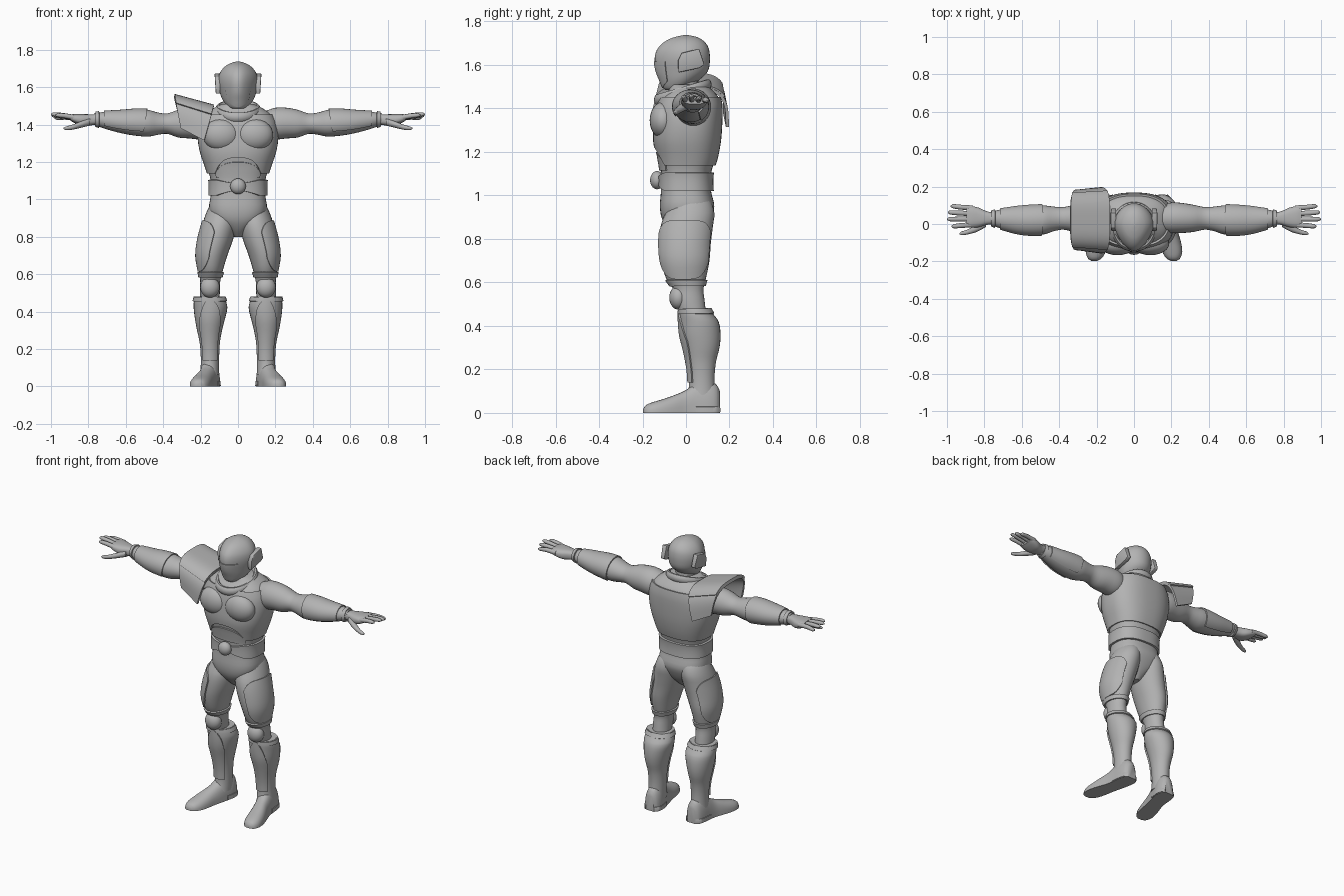
import bpy, bmesh, math
from mathutils import Vector

if "Cube" in bpy.data.objects:
    bpy.data.objects.remove(bpy.data.objects["Cube"])

grey = bpy.data.materials.new("armor_grey")
grey.diffuse_color = (0.45, 0.45, 0.45, 1)
grey.use_nodes = True
grey.node_tree.nodes["Principled BSDF"].inputs["Base Color"].default_value = grey.diffuse_color


def finish(name, bm, mirror=False, thick=0, bevel=0):
    """Turn a bmesh into a named, smooth-shaded object."""
    me = bpy.data.meshes.new(name)
    bm.to_mesh(me)
    bm.free()
    ob = bpy.data.objects.new(name, me)
    bpy.context.collection.objects.link(ob)
    me.materials.append(grey)
    if thick:
        m = ob.modifiers.new("thickness", 'SOLIDIFY')
        m.thickness, m.offset = thick, 0
    if bevel:
        m = ob.modifiers.new("bevel", 'BEVEL')
        m.width, m.segments = bevel, 2
    if mirror:
        m = ob.modifiers.new("mirror", 'MIRROR')
        m.use_mirror_merge = False
    bpy.ops.object.select_all(action='DESELECT')
    ob.select_set(True)
    bpy.context.view_layer.objects.active = ob
    bpy.ops.object.convert(target='MESH')
    bm = bmesh.new()
    bm.from_mesh(ob.data)
    bmesh.ops.recalc_face_normals(bm, faces=bm.faces)
    bm.to_mesh(ob.data)
    bm.free()
    bpy.ops.object.shade_smooth_by_angle(angle=math.radians(40))
    return ob


def section(rows, s):
    """Smoothly interpolate the cross-section at station s."""
    s = min(max(s, rows[0][0]), rows[-1][0])
    i = max(k for k in range(len(rows) - 1) if rows[k][0] <= s)
    a, b = rows[i], rows[i + 1]
    p, q = rows[max(i - 1, 0)], rows[min(i + 2, len(rows) - 1)]
    h = b[0] - a[0]
    t = (s - a[0]) / h
    out = []
    for k in range(1, 5):
        m0 = (b[k] - p[k]) / (b[0] - p[0]) * h
        m1 = (q[k] - a[k]) / (q[0] - a[0]) * h
        out.append((2*t**3 - 3*t*t + 1) * a[k] + (t**3 - 2*t*t + t) * m0
                   + (3*t*t - 2*t**3) * b[k] + (t**3 - t*t) * m1)
    return out


def point(rows, axis, s, ang, n=2.0, grow=0.0, post=None):
    c1, c2, r1, r2 = section(rows, s)
    c, d = math.cos(ang), math.sin(ang)
    u = c1 + (max(r1, .003) + grow) * math.copysign(abs(c) ** (2 / n), c)
    v = c2 + (max(r2, .003) + grow) * math.copysign(abs(d) ** (2 / n), d)
    co = {'z': (u, v, s), 'x': (s, u, v), 'y': (u, s, v)}[axis]
    return post(*co) if post else co


def grid(bm, rings, closed):
    vs = [[bm.verts.new(p) for p in r] for r in rings]
    n = len(vs[0])
    for a, b in zip(vs, vs[1:]):
        for i in range(n if closed else n - 1):
            j = (i + 1) % n
            bm.faces.new((a[i], a[j], b[j], b[i]))
    return vs


def loft(name, rows, axis='z', n=2.0, seg=28, mirror=False, post=None):
    """Closed body lofted through rows of (station, centre, centre, radius, radius)."""
    st = [a[0] + (b[0] - a[0]) * k / 3 for a, b in zip(rows, rows[1:]) for k in range(3)]
    st.append(rows[-1][0])
    bm = bmesh.new()
    vs = grid(bm, [[point(rows, axis, s, math.tau * i / seg, n, 0, post)
                    for i in range(seg)] for s in st], True)
    bm.faces.new(vs[0])
    bm.faces.new(vs[-1])
    return finish(name, bm, mirror)


def plate(name, rows, a0, a1, shape, axis='z', n=2.0, grow=.004, mirror=False,
          post=None, cols=24, thick=.014):
    """Armour shell following a lofted body; shape(u) gives its limits, u in -1..1."""
    rings = []
    for i in range(cols + 1):
        u = 2 * i / cols - 1
        ang = math.radians(a0 + (a1 - a0) * i / cols)
        lo, hi = shape(u)
        rings.append([point(rows, axis, lo + (hi - lo) * k / 10, ang, n, grow, post)
                      for k in range(11)])
    bm = bmesh.new()
    grid(bm, rings, False)
    if a1 - a0 == 360:
        bmesh.ops.remove_doubles(bm, verts=bm.verts, dist=1e-5)
    return finish(name, bm, mirror, thick)


def ball(name, pos, size, mirror=False):
    bm = bmesh.new()
    bmesh.ops.create_uvsphere(bm, u_segments=24, v_segments=14, radius=1)
    for v in bm.verts:
        v.co = Vector(a * b for a, b in zip(v.co, size)) + Vector(pos)
    return finish(name, bm, mirror)


# Torso, breastplate and pectorals
torso = [(.80, 0, 0, .02, .04), (.84, 0, 0, .06, .08), (.89, 0, 0, .13, .11),
         (.95, 0, .005, .155, .125), (1.02, 0, 0, .146, .115), (1.1, 0, 0, .146, .115),
         (1.17, 0, .005, .165, .13), (1.25, 0, .005, .192, .145), (1.33, 0, .01, .205, .146),
         (1.4, 0, .015, .2, .142), (1.45, 0, .02, .18, .13), (1.485, 0, .02, .135, .1),
         (1.51, 0, .01, .085, .08)]
loft("torso", torso, n=2.5, seg=40)
plate("breastplate", torso, -270, 90,
      lambda u: (1.225 - .085 * min(1, (abs(u) * 4.2) ** 2), 1.45), n=2.5, cols=64)
ball("pectoral", (.088, -.105, 1.345), (.1, .062, .085), True)

# Belt with buckle and abdomen panels
plate("belt", torso, -270, 90,
      lambda u: (1.05 - .03 * min(1, abs(u) * 4), 1.085 + .02 * min(1, abs(u) * 4)),
      n=2.5, grow=.006, cols=64)
plate("abdomen_panel", torso, -135, -45, lambda u: (1.115, 1.20 - .06 * u * u), n=2.5, grow=0)
ball("buckle", (0, -.133, 1.07), (.042, .032, .042))

# Neck and collar ring
loft("neck", [(1.42, 0, 0, .075, .075), (1.48, 0, -.005, .065, .065), (1.56, 0, -.01, .065, .065)])
bm = bmesh.new()
rings = []
for i in range(40):
    a = math.tau * i / 40
    r = [.108 + .015 * math.cos(b * math.tau / 10) for b in range(10)]
    rings.append([(q * math.cos(a), -.015 + q * 1.08 * math.sin(a),
                   1.475 + .035 * math.sin(a) + .025 * math.sin(b * math.tau / 10))
                  for b, q in enumerate(r)])
grid(bm, rings + rings[:1], True)
bmesh.ops.remove_doubles(bm, verts=bm.verts, dist=1e-5)
finish("collar", bm)

# Helmet narrowing to the front, face plate and ear guards
def narrow(x, y, z):
    return (x * (1 - .3 * min(1, max(0, -y / .13))), y, z)

helmet = [(1.485, 0, -.06, .04, .035), (1.495, 0, -.05, .06, .055), (1.53, 0, -.03, .085, .09),
          (1.57, 0, -.018, .098, .118), (1.62, 0, -.017, .108, .127), (1.66, 0, -.015, .105, .123),
          (1.69, 0, -.01, .09, .108), (1.715, 0, -.005, .065, .08), (1.73, 0, 0, .035, .045),
          (1.737, 0, 0, .008, .01)]
loft("helmet", helmet, post=narrow, seg=36)
plate("face_plate", helmet, -142, -38, lambda u: (1.495 + .03 * u * u, 1.615),
      post=narrow, grow=0, thick=.008)
bm = bmesh.new()
ear = [(-.035, 1.565), (.06, 1.585), (.085, 1.6), (.06, 1.675), (-.02, 1.655), (-.037, 1.62)]
f = bm.faces.new([bm.verts.new((.095, y, z)) for y, z in ear])
top = bmesh.ops.extrude_face_region(bm, geom=[f])['geom']
for v in top:
    if isinstance(v, bmesh.types.BMVert):
        v.co.x = .121 + (v.co.z - 1.6) * .06
finish("ear_guard", bm, True, bevel=.005)

# Legs: thigh with outer plate, knee pad, boot shaft with shin plate
thigh = [(.46, .15, .03, .052, .062), (.52, .15, .015, .053, .07), (.57, .148, .01, .054, .07),
         (.62, .145, 0, .064, .092), (.70, .139, -.004, .082, .112), (.78, .12, -.004, .092, .118),
         (.86, .1, .004, .092, .12), (.92, .088, .018, .085, .112), (.98, .075, .02, .068, .09),
         (1.01, .07, .01, .04, .06)]
loft("thigh", thigh, mirror=True)
plate("thigh_plate", thigh, -80, 65,
      lambda u: (.615 + .07 * u ** 4, .885 - .06 * u ** 4), mirror=True, grow=.001)
plate("thigh_band", thigh, 0, 360, lambda u: (.585, .612), mirror=True, grow=.002, cols=32)
ball("knee_pad", (.15, -.035, .53), (.052, .042, .055), True)
boot = [(.06, .152, .07, .05, .07), (.12, .15, .073, .049, .06), (.18, .15, .072, .05, .06),
        (.24, .151, .071, .055, .068), (.30, .152, .072, .067, .082), (.36, .15, .067, .08, .092),
        (.42, .147, .06, .09, .09), (.455, .15, .047, .086, .078), (.48, .152, .04, .078, .07)]
loft("boot_shaft", boot, mirror=True)
plate("shin_plate", boot, -135, -45, lambda u: (.14, .47 - .14 * u * u),
      mirror=True, grow=.001)
plate("boot_cuff", boot, 0, 360, lambda u: (.455, .478), mirror=True, grow=0, cols=32)

# Shoes with toes turned outward, flat below
def floor(x, y, z):
    return (x, y, max(z, 0.0))

shoe = [(-.197, .212, 0, .016, .018), (-.185, .21, 0, .036, .035), (-.15, .205, 0, .053, .05),
        (-.1, .195, 0, .057, .065), (-.05, .183, 0, .054, .083), (0, .168, 0, .051, .105),
        (.05, .157, 0, .052, .14), (.1, .15, 0, .054, .15), (.14, .148, 0, .045, .13),
        (.156, .147, 0, .028, .10)]
loft("shoe", shoe, 'y', n=2.4, mirror=True, post=floor)
plate("heel", shoe, 0, 180, lambda u: (.045, .155), 'y', n=2.4, mirror=True, grow=0,
      thick=.008, post=lambda x, y, z: (x, y, min(max(z, .003), .025)))

# Arms with gauntlets
arm = [(.14, .03, 1.40, .07, .07), (.20, .033, 1.405, .082, .085), (.26, .032, 1.408, .08, .082),
       (.32, .03, 1.405, .072, .074), (.38, .03, 1.405, .06, .054), (.43, .027, 1.405, .066, .06),
       (.48, .022, 1.407, .077, .071), (.55, .02, 1.41, .077, .069), (.62, .021, 1.413, .07, .06),
       (.69, .025, 1.42, .056, .049), (.73, .028, 1.425, .046, .041), (.77, .03, 1.43, .032, .03)]
loft("arm", arm, 'x', mirror=True)
plate("gauntlet", arm, -55, 215, lambda u: (.485 + .02 * u * u, .715), 'x',
      mirror=True, grow=.001, thick=.012, cols=32)
plate("wrist_band", arm, 0, 360, lambda u: (.742, .762), 'x', mirror=True, grow=.003, cols=24,
      thick=.01)

# Hands: palm, four fingers and thumb
loft("palm", [(.75, .03, 1.428, .03, .026), (.79, .032, 1.425, .037, .03),
              (.83, .035, 1.425, .052, .031), (.87, .038, 1.432, .058, .025),
              (.895, .04, 1.437, .055, .017)], 'x', n=2.6, mirror=True)
fingers = [(.98, .085, .095, 1.435), (.995, .055, .062, 1.447),
           (.999, .026, .026, 1.455), (.975, -.004, -.012, 1.45)]
for i, (tip, y0, y1, z) in enumerate(fingers):
    m = (.87 + tip) / 2
    loft("finger_%d" % (i + 1),
         [(.86, y0, 1.435, .014, .014), (m, (y0 + y1) / 2, (1.437 + z) / 2 + .003, .013, .013),
          (tip - .012, y1, z, .011, .010), (tip, y1, z - .001, .004, .004)],
         'x', seg=12, mirror=True)
loft("thumb", [(.79, .005, 1.415, .02, .02), (.84, -.022, 1.4, .02, .017),
               (.89, -.043, 1.385, .013, .013), (.922, -.05, 1.38, .010, .009),
               (.932, -.052, 1.38, .003, .003)], 'x', seg=12, mirror=True)

# Single flared shoulder guard: an arched shell with a raised crown
def shoulder(name, a0, a1, grow):
    rings = []
    for i in range(33):
        a = math.radians(a0 + (a1 - a0) * i / 32)
        c, d = math.cos(a), math.sin(a)
        c = math.copysign(abs(c) ** .6, c)
        d = abs(d) ** .6
        inner = Vector((-.18 + .05 * d, .02 + (.17 + grow) * c, 1.315 + (.178 + grow) * d))
        outer = Vector((-.305 - .035 * d, .022 + (.155 + grow) * c, 1.38 + (.17 + grow) * d))
        rings.append([inner.lerp(outer, k / 6) for k in range(7)])
    bm = bmesh.new()
    grid(bm, rings, False)
    finish(name, bm, thick=.014)

shoulder("shoulder_guard", 0, 180, 0)
shoulder("shoulder_guard_crown", 38, 142, .007)
